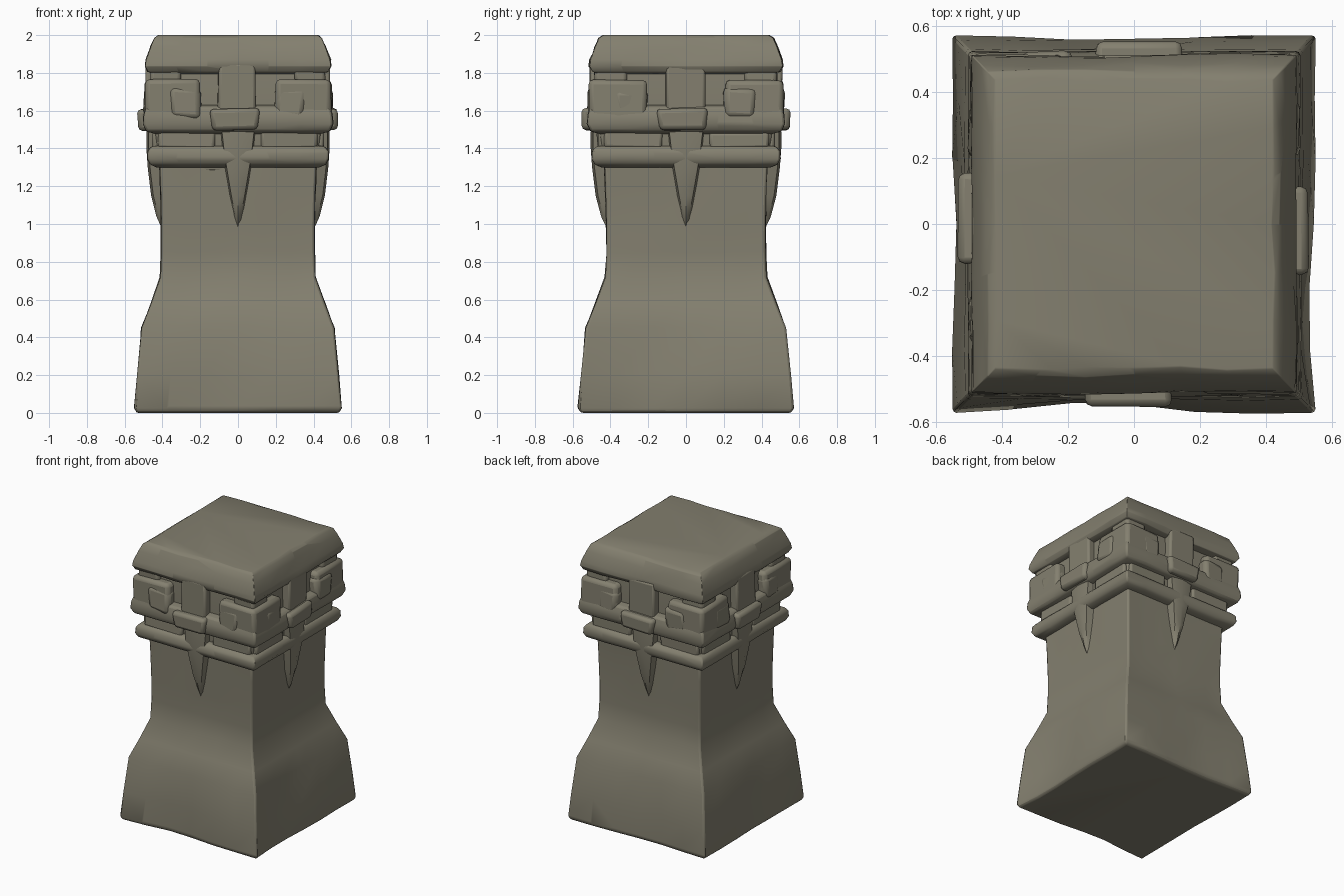
import bpy, bmesh, math, random
from mathutils import Matrix, Vector

random.seed(4)
cube = bpy.data.objects.get("Cube")
if cube:
    bpy.data.objects.remove(cube, do_unlink=True)

stone = bpy.data.materials.new("weathered stone")
stone.use_nodes = True
colour = (0.23, 0.215, 0.16, 1)
stone.diffuse_color = colour
bsdf = stone.node_tree.nodes["Principled BSDF"]
bsdf.inputs["Base Color"].default_value = colour
bsdf.inputs["Roughness"].default_value = 0.9

SIDES = ["front", "left", "back", "right"]
DEPTH = 1.04  # the pillar is slightly deeper than wide


def finish(name, bm, bevel, turn=0, angle=40):
    """Turn a part to its side, then bevel and shade it."""
    bmesh.ops.transform(bm, verts=bm.verts, matrix=Matrix.Rotation(turn, 4, "Z"))
    for v in bm.verts:
        v.co.y *= DEPTH
    bmesh.ops.recalc_face_normals(bm, faces=bm.faces)
    mesh = bpy.data.meshes.new(name)
    bm.to_mesh(mesh)
    bm.free()
    mesh.materials.append(stone)
    ob = bpy.data.objects.new(name, mesh)
    bpy.context.collection.objects.link(ob)
    if bevel:
        mod = ob.modifiers.new("worn edges", "BEVEL")
        mod.width = bevel
        mod.segments = 2
        mod.limit_method = "ANGLE"
        mod.angle_limit = math.radians(35)
    bpy.ops.object.select_all(action="DESELECT")
    ob.select_set(True)
    bpy.context.view_layer.objects.active = ob
    bpy.ops.object.shade_smooth_by_angle(angle=math.radians(angle))
    return ob


def square_loft(name, rings, bevel, steps=6, rough=0.0, dents=(), angle=50):
    """Stack square rings of (height, half width) into a closed block."""
    bm = bmesh.new()
    loops = []
    for z, h in rings:
        loop = []
        for side in range(4):
            rot = Matrix.Rotation(side * math.pi / 2, 3, "Z")
            for i in range(steps):
                t = -1 + 2 * i / steps
                p = rot @ Vector((t * h, -h, z))
                wear = random.uniform(-rough, rough) if i else 0
                for d_side, d_t, d_z, depth in dents:
                    if side == d_side and i:
                        r2 = ((t - d_t) / 0.4) ** 2 + ((z - d_z) / 0.17) ** 2
                        wear -= depth * math.exp(-r2)
                p += rot @ Vector((0, -wear, 0))
                loop.append(bm.verts.new(p))
        loops.append(loop)
    n = len(loops[0])
    for low, high in zip(loops, loops[1:]):
        for i in range(n):
            j = (i + 1) % n
            bm.faces.new((low[i], low[j], high[j], high[i]))
    bm.faces.new(list(reversed(loops[0])))
    bm.faces.new(loops[-1])
    return finish(name, bm, bevel, angle=angle)


def slab(name, x, y, z, turn, bevel=0.02, taper=1.0, rough=0.006):
    """Chipped block spanning the given ranges; taper narrows its base."""
    bm = bmesh.new()
    bmesh.ops.create_cube(bm, size=1)
    mid = (x[0] + x[1]) / 2
    for v in bm.verts:
        k = taper if v.co.z < 0 else 1
        v.co = Vector((mid + v.co.x * (x[1] - x[0]) * k,
                       y[0] + (v.co.y + 0.5) * (y[1] - y[0]),
                       z[0] + (v.co.z + 0.5) * (z[1] - z[0])))
        v.co += Vector([random.uniform(-rough, rough) for _ in range(3)])
    return finish(name, bm, bevel, turn)


# Flared pedestal and shaft, with worn hollows near the foot
square_loft("pedestal",
            [(0, 0.535), (0.025, 0.55), (0.2, 0.535), (0.45, 0.51), (0.58, 0.46),
             (0.72, 0.41), (0.85, 0.405), (1.0, 0.405), (1.2, 0.41), (1.34, 0.415)],
            0.012, rough=0.005,
            dents=[(0, -0.2, 0.12, 0.045), (1, -0.4, 0.2, 0.06),
                   (2, 0.2, 0.15, 0.03), (3, 0.1, 0.2, 0.035)])

# Recessed core behind the carved head
square_loft("neck_core", [(1.28, 0.41), (1.5, 0.44), (1.86, 0.43)], 0.01)

# Lip ring around the mouth
square_loft("lower_lip", [(1.30, 0.43), (1.315, 0.465), (1.345, 0.48),
                          (1.385, 0.478), (1.41, 0.46), (1.415, 0.42)], 0.01, rough=0.003)

# Band under the eyes
square_loft("cheek_band", [(1.475, 0.43), (1.49, 0.485), (1.53, 0.503),
                           (1.58, 0.498), (1.62, 0.485), (1.63, 0.44)], 0.012, rough=0.004)

# Heavy worn cap, its brow bulging over the face
square_loft("cap", [(1.795, 0.44), (1.805, 0.475), (1.835, 0.492), (1.87, 0.487),
                    (1.94, 0.462), (1.985, 0.443), (2.0, 0.42)], 0.012, rough=0.007)

# Corner blocks, wrapping the face between brow and cheek band
for i, side in enumerate(SIDES):
    turn = i * math.pi / 2
    slab(side + "_corner_block", (0.2, 0.492), (-0.492, -0.2), (1.52, 1.765), turn, 0.025)
    slab(side + "_corner_post", (0.3, 0.465), (-0.465, -0.3), (1.72, 1.83), turn, 0.02)

    # Nose, upper lip and eyes of each face
    slab(side + "_nose", (-0.105, 0.095), (-0.487, -0.38), (1.58, 1.85), turn, 0.015)
    slab(side + "_upper_lip", (-0.15, 0.115), (-0.53, -0.4), (1.495, 1.61), turn, 0.022, 0.9)
    for s, label in ((-1, "right"), (1, "left")):
        a, b = sorted((s * 0.19, s * 0.36))
        slab(f"{side}_{label}_eye", (a, b), (-0.5, -0.4), (1.56, 1.72), turn, 0.03, 0.9, 0.012)
        a, b = sorted((s * 0.12, s * 0.42))
        slab(f"{side}_{label}_tooth", (a, b), (-0.452, -0.38), (1.40, 1.49), turn, 0.015)

    # Long tongue tapering down the shaft
    bm = bmesh.new()
    rows = [(1.49, 0.085, 0.485), (1.40, 0.075, 0.485), (1.30, 0.06, 0.478),
            (1.15, 0.035, 0.46), (1.04, 0.015, 0.432), (0.98, 0.005, 0.405)]
    loops = [[bm.verts.new(p) for p in ((-w - 0.015, -0.38, z), (-w, -d + 0.012, z),
                                        (0, -d, z), (w, -d + 0.012, z),
                                        (w + 0.015, -0.38, z))]
             for z, w, d in rows]
    for top, low in zip(loops, loops[1:]):
        for k in range(5):
            m = (k + 1) % 5
            bm.faces.new((top[k], top[m], low[m], low[k]))
    bm.faces.new(loops[0])
    bm.faces.new(loops[-1])
    finish(side + "_tongue", bm, 0, turn)
